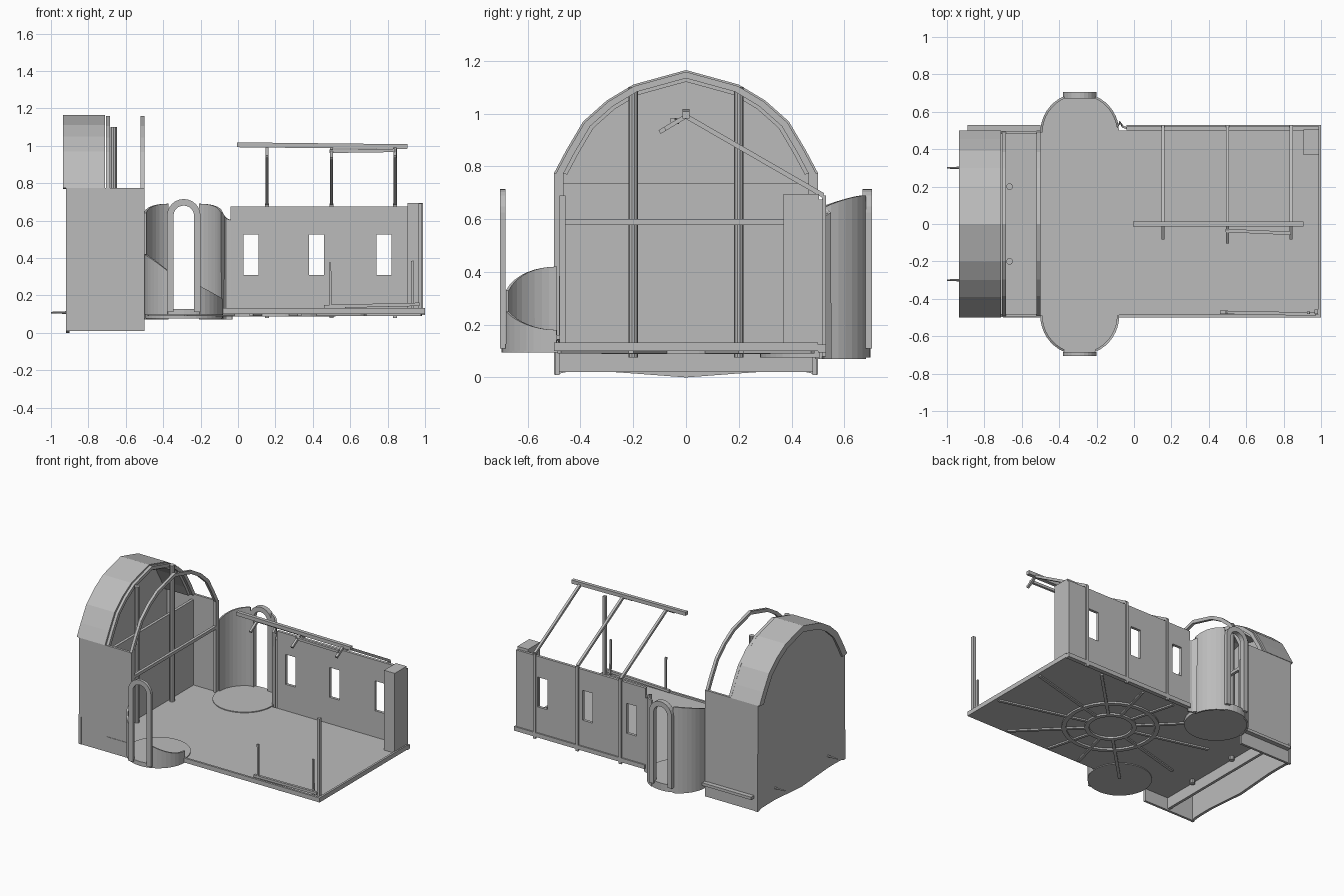
import bpy, bmesh, math
from mathutils import Vector

if "Cube" in bpy.data.objects:
    bpy.data.objects.remove(bpy.data.objects["Cube"])

GREY = (0.5, 0.5, 0.5, 1)
mat = bpy.data.materials.new("plain_grey")
mat.use_nodes = True
mat.diffuse_color = GREY
mat.node_tree.nodes["Principled BSDF"].inputs["Base Color"].default_value = GREY


def finish(name, bm):
    bmesh.ops.recalc_face_normals(bm, faces=bm.faces)
    mesh = bpy.data.meshes.new(name)
    bm.to_mesh(mesh)
    bm.free()
    mesh.materials.append(mat)
    ob = bpy.data.objects.new(name, mesh)
    bpy.context.collection.objects.link(ob)
    return ob


def box(name, x, y, z):
    bm = bmesh.new()
    bmesh.ops.create_cube(bm, size=1)
    for v in bm.verts:
        v.co = [lo + (c + 0.5) * (hi - lo) for c, (lo, hi) in zip(v.co, (x, y, z))]
    return finish(name, bm)


def beam(name, p, q, w, sides=4, tip=1):
    """Straight bar between two points; tip scales the far end."""
    p, q = Vector(p), Vector(q)
    bm = bmesh.new()
    r = w / math.sqrt(2) if sides == 4 else w / 2
    bmesh.ops.create_cone(bm, cap_ends=True, segments=sides, radius1=r,
                          radius2=r * tip, depth=(q - p).length)
    if sides == 4:
        for v in bm.verts:
            v.co.xy = ((v.co.x - v.co.y) * 0.7071, (v.co.x + v.co.y) * 0.7071)
    ob = finish(name, bm)
    ob.rotation_mode = 'QUATERNION'
    ob.rotation_quaternion = (q - p).to_track_quat('Z', 'Y')
    ob.location = (p + q) / 2
    return ob


def band(name, outer, inner, axis, a, b):
    """Solid strip between two matching outlines, extruded from a to b."""
    put = (lambda d, u, z: (d, u, z)) if axis == 'x' else (lambda d, u, z: (u, d, z))
    bm = bmesh.new()
    rings = [[bm.verts.new(put(d, *p)) for p in (o, i, i, o) for d in [0]] for o, i in zip(outer, inner)]
    for ring in rings:
        for v, d in zip(ring, (a, a, b, b)):
            v.co[0 if axis == 'x' else 1] = d
    for r, s in zip(rings, rings[1:]):
        for k in range(4):
            n = (k + 1) % 4
            bm.faces.new((r[k], r[n], s[n], s[k]))
    bm.faces.new(rings[0])
    bm.faces.new(rings[-1])
    return finish(name, bm)


def sheet(name, columns, thick, skip=()):
    """Grid of columns of points, given thickness; skip leaves openings."""
    bm = bmesh.new()
    cols = [[bm.verts.new(p) for p in c] for c in columns]
    for i in range(len(cols) - 1):
        for j in range(len(cols[i]) - 1):
            if (i, j) not in skip:
                bm.faces.new((cols[i][j], cols[i + 1][j], cols[i + 1][j + 1], cols[i][j + 1]))
    for v in [v for v in bm.verts if not v.link_faces]:
        bm.verts.remove(v)
    ob = finish(name, bm)
    mod = ob.modifiers.new("thickness", 'SOLIDIFY')
    mod.thickness, mod.offset = thick, 0
    return ob


def mirrored(half):
    return [(-u, z) for u, z in half] + [(u, z) for u, z in reversed(half[:-1])]


def shrink(pts, f):
    return [(u * f, 0.72 + (z - 0.72) * f) for u, z in pts]


# floor slab, rim and round bay floors
box("floor", (-0.7, 1), (-0.5, 0.5), (0.1, 0.12))
box("floor_rim_front", (-0.08, 1), (-0.5, -0.485), (0.1, 0.132))
box("floor_rim_end", (0.985, 1), (-0.5, 0.5), (0.1, 0.132))
BAY = -0.29
for side, y, low in (("front", -0.49, 0.095), ("back", 0.49, 0.075)):
    beam(side + "_bay_floor", (BAY, y, low), (BAY, y, 0.126), 0.42, 40)


# floor framing underneath
def circle(r):
    return [(r * math.cos(t * math.pi / 20), r * math.sin(t * math.pi / 20)) for t in range(41)]


HUB = 0.2
for label, r in (("inner", 0.17), ("outer", 0.32)):
    ring = band(label + "_floor_ring", circle(r), circle(r - 0.03), 'x', -0.012, 0.012)
    ring.rotation_euler = (0, math.pi / 2, 0)
    ring.location = (HUB, 0, 0.1)
for k in range(12):
    c, s = math.cos(math.radians(15 + 30 * k)), math.sin(math.radians(15 + 30 * k))
    reach = min(0.48 / abs(s), (0.78 if c > 0 else 0.68) / abs(c))
    beam("floor_spoke", (HUB + 0.16 * c, 0.16 * s, 0.1), (HUB + reach * c, reach * s, 0.1), 0.02)

# back wall with three windows
xs = [-0.04, 0.03, 0.11, 0.38, 0.46, 0.74, 0.82, 0.99]
zs = [0.1, 0.31, 0.525, 0.675]
sheet("back_wall", [[(x, 0.51, z) for z in zs] for x in xs], 0.02,
      {(1, 1), (3, 1), (5, 1)})
box("back_wall_sill", (-0.04, 1), (0.5, 0.53), (0.095, 0.125))
box("corner_pillar", (0.905, 0.99), (0.37, 0.505), (0.1, 0.695))

# roof frame: wall ribs, rafters, ridge and short front stubs
for x, end in ((0.155, -0.08), (0.5, -0.1), (0.84, -0.08)):
    box("wall_rib", (x - 0.01, x + 0.01), (0.515, 0.53), (0.08, 0.69))
    beam("rafter", (x, 0.52, 0.69), (x, 0, 0.99), 0.018)
    beam("rafter_stub", (x, 0, 0.99), (x, end, 0.99 + 0.6 * end), 0.016)
beam("ridge_beam", (-0.005, 0, 1.005), (0.905, 0, 0.995), 0.026)
beam("front_purlin", (0.49, -0.035, 0.97), (0.84, -0.05, 0.975), 0.018)

# front corner framing
box("front_corner_post", (0.965, 0.985), (-0.48, -0.457), (0.12, 0.69))
beam("front_rail", (0.46, -0.472, 0.14), (0.97, -0.482, 0.152), 0.018)
beam("front_stud", (0.495, -0.475, 0.13), (0.492, -0.475, 0.375), 0.012)
beam("front_stud", (0.935, -0.475, 0.13), (0.932, -0.475, 0.385), 0.012)


# round bays: curved walls either side of arched doorways
def bay_wall(name, sign, start, stop, low, height, flare=False):
    cols = []
    for k in range(9):
        t = math.radians(start + (stop - start) * k / 8)
        x, y = BAY + 0.205 * math.cos(t), sign * (0.49 + 0.205 * math.sin(t))
        cols.append([(x, y, low), (x, y, height(k / 8))])
    if flare:
        cols = cols[:-1] + [[(x, y, low), (x, y, h)] for x, y, h in
                            ((-0.075, 0.545, 0.625), (-0.06, 0.52, 0.61), (-0.03, 0.51, 0.6))]
    sheet(name, cols, 0.012)


bay_wall("back_bay_wall_right", 1, 180, 114, 0.07, lambda f: 0.64 + 0.05 * math.sin(f * 1.57))
bay_wall("back_bay_wall_left", 1, 66, 0, 0.07, lambda f: 0.69 - 0.06 * f * f, True)
bay_wall("front_bay_wall_right", -1, 180, 114, 0.1, lambda f: 0.42 - 0.09 * f * f)
bay_wall("front_bay_wall_left", -1, 66, 0, 0.1, lambda f: 0.25 - 0.07 * math.sin(f * 1.57))


def doorway(r):
    arc = [(BAY - r * math.cos(math.pi * k / 12), 0.625 + r * math.sin(math.pi * k / 12))
           for k in range(13)]
    return [(BAY - r, 0.11)] + arc + [(BAY + r, 0.11)]


for side, a, b in (("front", -0.705, -0.685), ("back", 0.67, 0.705)):
    band(side + "_door_frame", doorway(0.09), doorway(0.055), 'y', a, b)

# tall end room: side walls, base bands, partition
for side, s in (("front", -1), ("back", 1)):
    ys = sorted((s * 0.497, s * 0.48))
    box(side + "_end_room_wall", (-0.92, -0.5), ys, (0.01, 0.775))
    beam(side + "_rod", (-0.9, s * 0.3, 0.108), (-1, s * 0.3, 0.108), 0.016, 8, 0.5)
    beam("round_post", (-0.665, s * 0.2, 0.075), (-0.665, s * 0.2, 1.1), 0.036, 10)
    box(side + "_edge_post", (-0.52, -0.5), sorted((s * 0.5, s * 0.465)), (0.1, 0.775))
box("back_end_room_strip", (-0.89, -0.5), (0.497, 0.53), (0.1, 0.12))
box("partition", (-0.71, -0.69), (-0.48, 0.48), (0.02, 0.735))
box("tie_beam", (-0.52, -0.5), (-0.48, 0.48), (0.578, 0.6))

# vault, arch ribs and closed end wall
arch = mirrored([(0.5, 0.775), (0.455, 0.86), (0.39, 0.97), (0.3, 1.05), (0.2, 1.11), (0, 1.165)])
band("vault", arch, shrink(arch, 0.9), 'x', -0.935, -0.71)
for x in (-0.705, -0.52):
    band("arch_rib", shrink(arch, 0.985), shrink(arch, 0.93), 'x', x, x + 0.02)
wave = [0.01, 0.02, 0.022, 0.022, 0.015, 0]
foot = mirrored([(u, z) for (u, _), z in zip(sorted(arch[-6:], reverse=True), wave)])
band("end_wall", shrink(arch, 0.99), foot, 'x', -0.92, -0.9)
